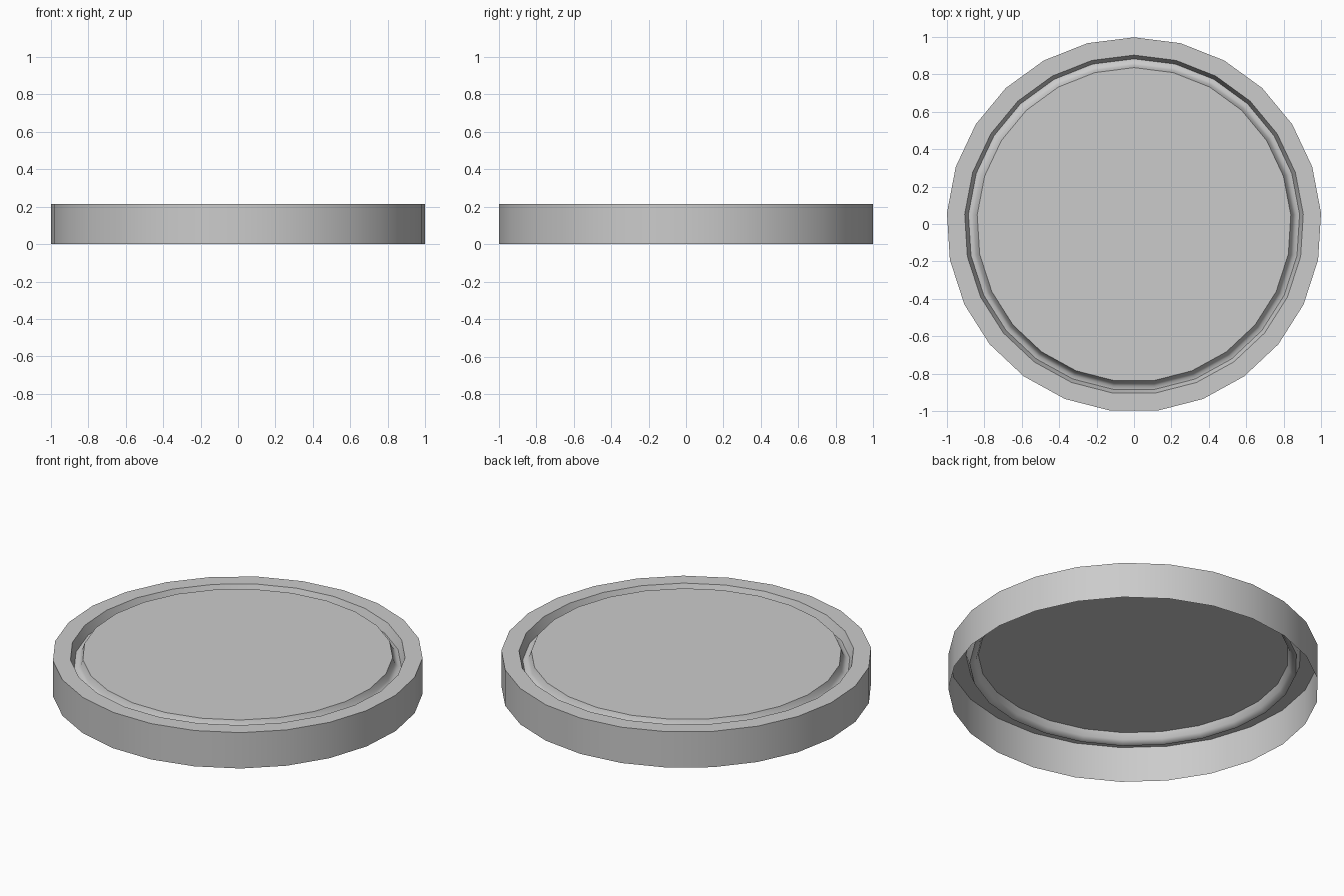
import bpy, bmesh, math

if "Cube" in bpy.data.objects:
    bpy.data.objects.remove(bpy.data.objects["Cube"])

SIDES = 25
TOP = 0.214

# Profile (radius, z): open-bottom wall, flat rim, groove, raised centre disc
profile = [(1.002, 0.0), (1.002, TOP), (0.907, TOP), (0.887, TOP - 0.055),
           (0.868, TOP - 0.052), (0.853, TOP - 0.036), (0.84, TOP)]

bm = bmesh.new()


def ring(radius, z):
    verts = []
    for i in range(SIDES):
        a = math.pi / 2 + 2 * math.pi * i / SIDES
        verts.append(bm.verts.new((radius * math.cos(a), radius * math.sin(a) - 0.004, z)))
    return verts


# Lathe the profile
rings = [ring(r, z) for r, z in profile]
for low, high in zip(rings, rings[1:]):
    for i in range(SIDES):
        j = (i + 1) % SIDES
        bm.faces.new((low[i], low[j], high[j], high[i]))

# Centre disc
bm.faces.new(rings[-1])

mesh = bpy.data.meshes.new("round_lid")
bm.to_mesh(mesh)
bm.free()
lid = bpy.data.objects.new("round_lid", mesh)
bpy.context.collection.objects.link(lid)

# Smooth around the rings, sharp at the rim edges
bpy.context.view_layer.objects.active = lid
lid.select_set(True)
bpy.ops.object.shade_smooth_by_angle(angle=math.radians(40))
